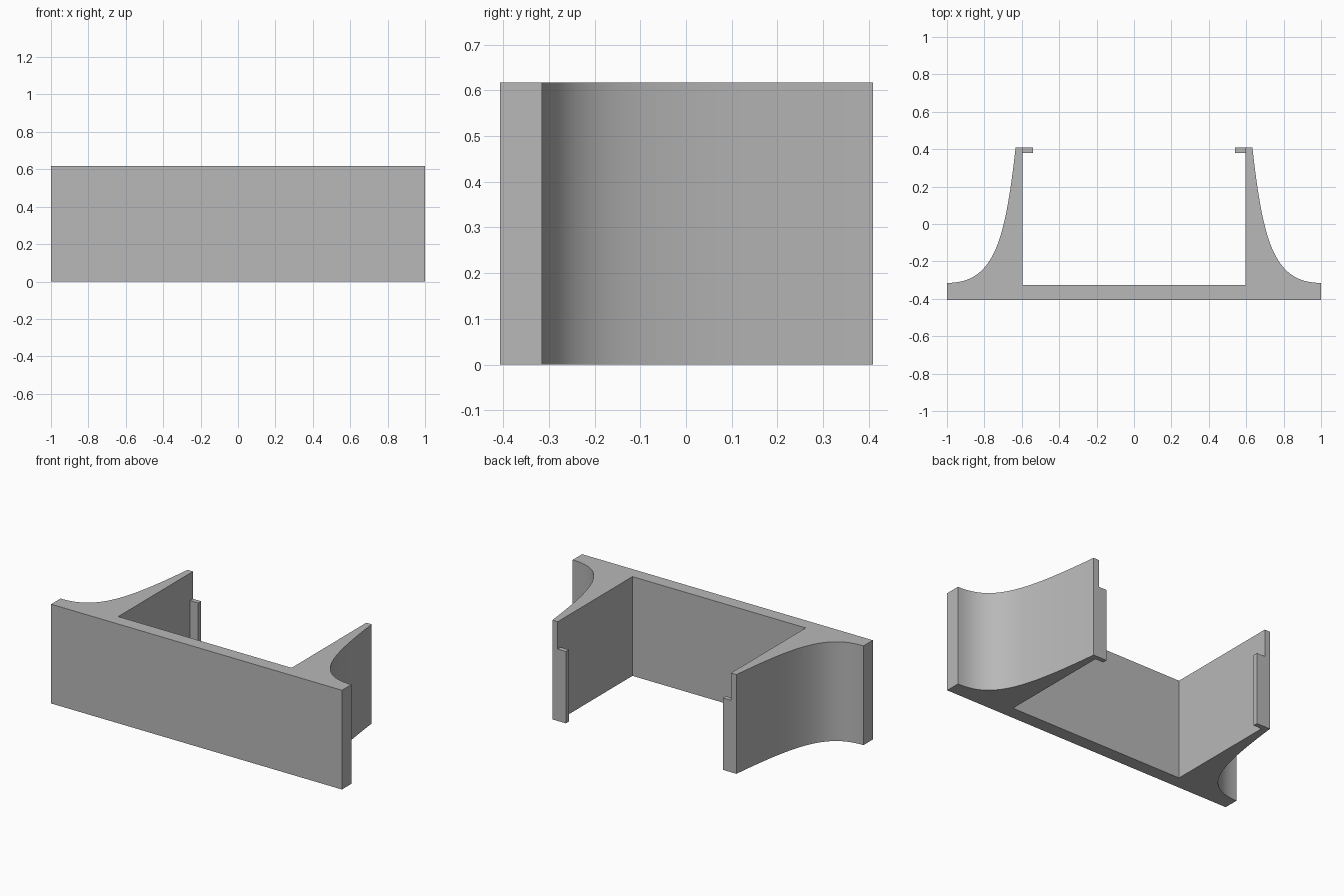
import bpy
import bmesh
from mathutils import Vector
from mathutils.geometry import interpolate_bezier

cube = bpy.data.objects.get("Cube")
if cube:
    bpy.data.objects.remove(cube)

HEIGHT = 0.617
LIP_HEIGHT = 0.447
FRONT, BACK = -0.407, 0.409
INNER_X = 0.596

grey = bpy.data.materials.new("plain grey")
grey.use_nodes = True
colour = (0.48, 0.48, 0.48, 1)
grey.diffuse_color = colour
grey.node_tree.nodes["Principled BSDF"].inputs["Base Color"].default_value = colour


def extrude_outline(name, outline, height):
    """Raise a closed plan outline from the ground to the given height."""
    bm = bmesh.new()
    base = bm.faces.new([bm.verts.new((x, y, 0)) for x, y in outline])
    top = bmesh.ops.extrude_face_region(bm, geom=[base])["geom"]
    bmesh.ops.translate(bm, vec=(0, 0, height),
                        verts=[v for v in top if isinstance(v, bmesh.types.BMVert)])
    bmesh.ops.recalc_face_normals(bm, faces=bm.faces)
    mesh = bpy.data.meshes.new(name)
    bm.to_mesh(mesh)
    bm.free()
    mesh.materials.append(grey)
    obj = bpy.data.objects.new(name, mesh)
    bpy.context.collection.objects.link(obj)
    return obj


def mirrored(points):
    return [(-x, y) for x, y in reversed(points)]


# Bracket body: front plate with two flared side walls, in one plan outline
flare = interpolate_bezier(Vector((1, -0.315)), Vector((0.75, -0.315)),
                           Vector((0.69, -0.1)), Vector((0.633, BACK)), 32)
half = [(1, FRONT)] + [(p.x, p.y) for p in flare]
half += [(INNER_X, BACK), (INNER_X, -0.325)]
body = extrude_outline("bracket_body", half + mirrored(half), HEIGHT)
bpy.context.view_layer.objects.active = body
body.select_set(True)
bpy.ops.object.shade_smooth_by_angle(angle=0.5)

# Small retaining lips at the back ends of the walls
lip = [(INNER_X, 0.38), (INNER_X, BACK), (0.54, BACK), (0.54, 0.38)]
extrude_outline("left_lip", lip, LIP_HEIGHT)
extrude_outline("right_lip", mirrored(lip), LIP_HEIGHT)
